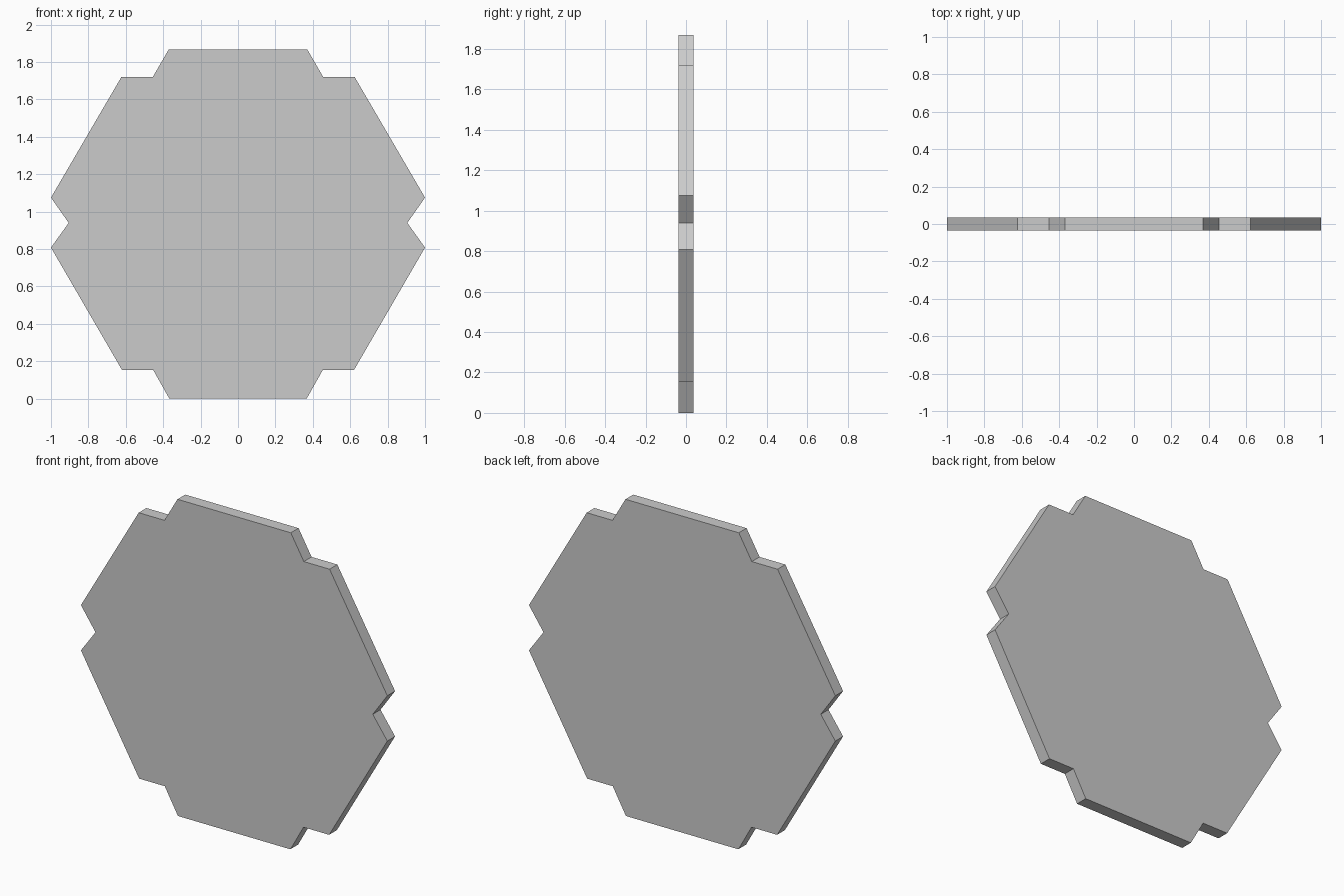
import bpy, bmesh

if "Cube" in bpy.data.objects:
    bpy.data.objects.remove(bpy.data.objects["Cube"])

HALF_THICKNESS = 0.036

# Right half of the notched hexagon outline (x, z), bottom to top
right = [(0.367, 0.0), (0.453, 0.153), (0.62, 0.153), (1.0, 0.808),
         (0.905, 0.94), (1.0, 1.075), (0.623, 1.721), (0.455, 1.721),
         (0.37, 1.868)]
outline = right + [(-x, z) for x, z in reversed(right)]

# Flat plate: extrude the outline along y
bm = bmesh.new()
face = bm.faces.new([bm.verts.new((x, -HALF_THICKNESS, z)) for x, z in outline])
ext = bmesh.ops.extrude_face_region(bm, geom=[face], use_keep_orig=True)
verts = [g for g in ext["geom"] if isinstance(g, bmesh.types.BMVert)]
bmesh.ops.translate(bm, verts=verts, vec=(0, 2 * HALF_THICKNESS, 0))
bmesh.ops.recalc_face_normals(bm, faces=bm.faces)

mesh = bpy.data.meshes.new("notched_hexagon_plate")
bm.to_mesh(mesh)
bm.free()
plate = bpy.data.objects.new("notched_hexagon_plate", mesh)
bpy.context.collection.objects.link(plate)
